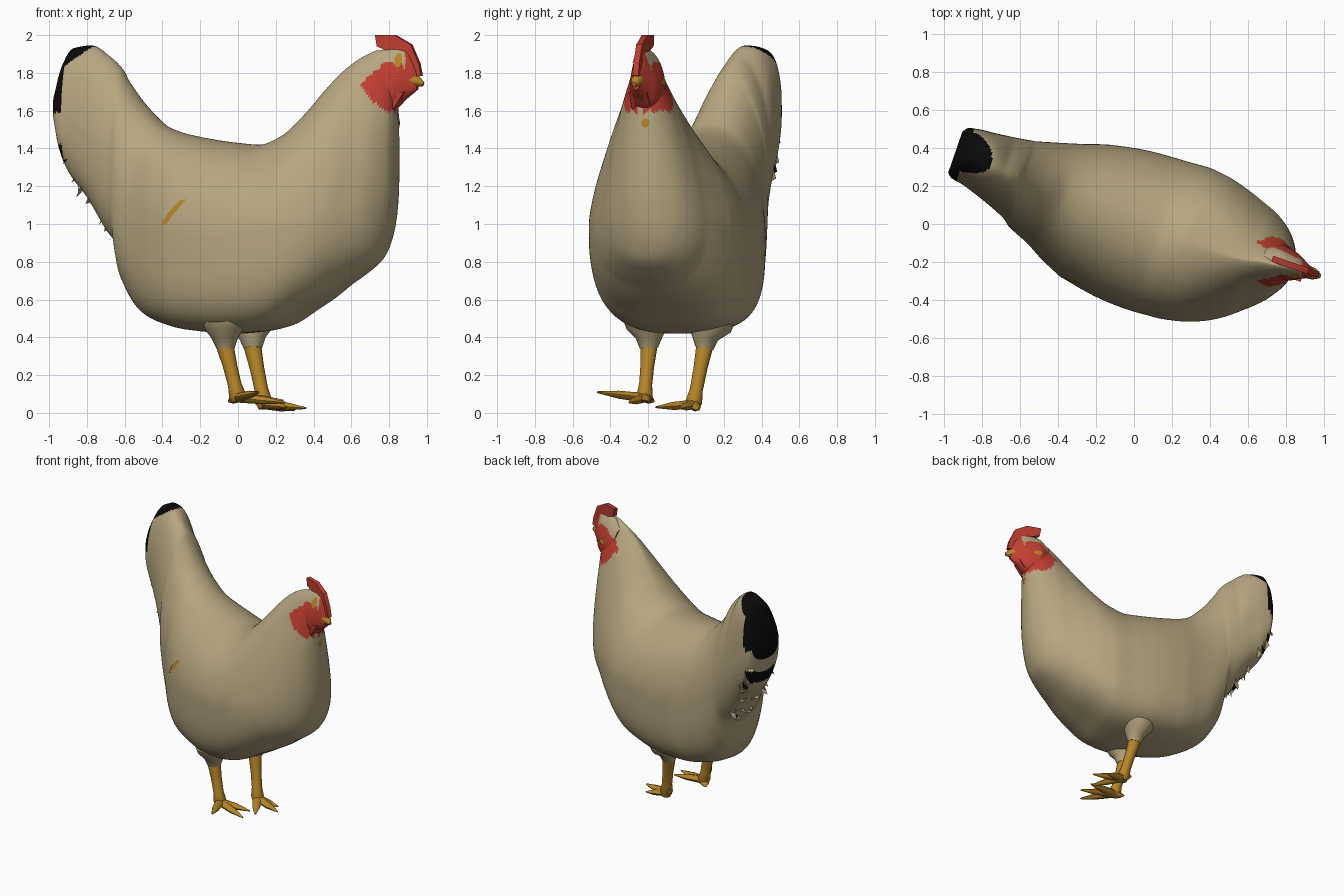
import bpy, bmesh, math, random
from mathutils import Vector
from mathutils.bvhtree import BVHTree

if "Cube" in bpy.data.objects:
    bpy.data.objects.remove(bpy.data.objects["Cube"])

random.seed(4)
CA, SA = 0.945, 0.326      # bird's long axis is turned in plan


def material(name, col):
    m = bpy.data.materials.new(name)
    m.diffuse_color = (*col, 1)
    m.use_nodes = True
    m.node_tree.nodes["Principled BSDF"].inputs["Base Color"].default_value = m.diffuse_color
    return m


CREAM = material("cream_feathers", (0.47, 0.38, 0.215))
RED = material("comb_red", (0.53, 0.048, 0.03))
OCHRE = material("ochre_skin", (0.47, 0.235, 0.02))
BLACK = material("black_feathers", (0.003, 0.003, 0.003))


def world(u, v, z):
    """Along-axis u, sideways v, height z to world."""
    return Vector((CA * u + SA * v, -SA * u + CA * v, z))


def clamp(t):
    return max(0.0, min(1.0, t))


def finish(name, bm, mats, angle=40, rule=None):
    bmesh.ops.recalc_face_normals(bm, faces=bm.faces)
    me = bpy.data.meshes.new(name)
    bm.to_mesh(me)
    bm.free()
    ob = bpy.data.objects.new(name, me)
    bpy.context.collection.objects.link(ob)
    for m in mats:
        me.materials.append(m)
    if rule:
        for p in me.polygons:
            p.material_index = rule(p.center)
    bpy.ops.object.select_all(action='DESELECT')
    ob.select_set(True)
    bpy.context.view_layer.objects.active = ob
    bpy.ops.object.shade_smooth_by_angle(angle=math.radians(angle))
    return ob


def bridge(bm, rings):
    """Skin a list of point rings and cap both ends."""
    vs = [[bm.verts.new(p) for p in r] for r in rings]
    n = len(vs[0])
    for a, b in zip(vs, vs[1:]):
        for i in range(n):
            j = (i + 1) % n
            bm.faces.new((a[i], a[j], b[j], b[i]))
    bm.faces.new(vs[0])
    bm.faces.new(vs[-1])


def smooth_rows(rows, step):
    """Monotone interpolation of a section table along its first column."""
    def seg(i, k):
        return (rows[i + 1][k] - rows[i][k]) / (rows[i + 1][0] - rows[i][0])

    def slope(i, k):
        if i in (0, len(rows) - 1):
            return seg(min(i, len(rows) - 2), k)
        a, b = seg(i - 1, k), seg(i, k)
        return 0.0 if a * b <= 0 else 2 * a * b / (a + b)

    out = []
    for i in range(len(rows) - 1):
        h = rows[i + 1][0] - rows[i][0]
        n = max(1, math.ceil(h / step))
        for s in range(n):
            t = s / n
            r = [rows[i][0] + h * t]
            for k in range(1, len(rows[0])):
                r.append((2*t**3 - 3*t*t + 1) * rows[i][k] + (t**3 - 2*t*t + t) * h * slope(i, k)
                         + (3*t*t - 2*t**3) * rows[i+1][k] + (t**3 - t*t) * h * slope(i + 1, k))
            out.append(r)
    out.append(list(rows[-1]))
    return out


def loft(rows, step, n):
    """Rows: u, bottom z, widest z, top z, half width, upper exponent, side shift."""
    rings = []
    for u, zb, zw, zt, w, p, s in smooth_rows(rows, step):
        ring = []
        boxy = 2.4 + .9 * clamp((.6 - abs(u)) / .25)       # flatter belly amidships
        for i in range(n):
            a = math.tau * i / n
            c, d = math.cos(a), math.sin(a)
            e = p if d > 0 else boxy
            if d > 0 and c > 0:                            # square outer tail corner
                e += 1.6 * clamp((-.74 - u) / .2)
            v = w * math.copysign(abs(c) ** (2 / e), c)
            z = zw + ((zt - zw) if d > 0 else (zw - zb)) * math.copysign(abs(d) ** (2 / e), d)
            ring.append(world(u, v + s, z))
        rings.append(ring)
    bm = bmesh.new()
    bridge(bm, rings)
    return bm


def blob(x, z, cx, cz, rx, rz):
    return ((x - cx) / rx) ** 2 + ((z - cz) / rz) ** 2 < 1


# Body, neck and tail in one skin, with a black tail rim
BODY = [
    (-1.015, 1.50, 1.62, 1.73, .115, 2, .05), (-.99, 1.36, 1.58, 1.85, .14, 2, .055),
    (-.94, 1.25, 1.53, 1.93, .15, 2, .055), (-.84, 1.13, 1.43, 1.945, .17, 1.9, .045),
    (-.72, .95, 1.30, 1.88, .20, 1.8, .03), (-.655, .87, 1.20, 1.82, .22, 1.8, .02),
    (-.625, .69, 1.15, 1.77, .235, 1.8, .01), (-.50, .52, 1.00, 1.61, .28, 1.9, 0),
    (-.38, .47, .95, 1.51, .33, 2, -.015), (-.25, .44, .93, 1.47, .375, 2, -.02),
    (0, .42, .92, 1.43, .415, 2, -.02), (.13, .43, .94, 1.42, .42, 1.95, -.018),
    (.26, .46, .96, 1.47, .42, 1.8, -.01), (.38, .53, .98, 1.58, .405, 1.65, -.005),
    (.50, .60, 1.00, 1.72, .37, 1.5, 0), (.60, .67, 1.02, 1.82, .325, 1.45, .01),
    (.70, .74, 1.05, 1.89, .265, 1.45, .03), (.78, .81, 1.12, 1.92, .20, 1.5, .04),
    (.835, .93, 1.20, 1.92, .13, 1.6, .045), (.865, 1.08, 1.32, 1.85, .07, 1.8, .045),
    (.875, 1.2, 1.4, 1.70, .02, 2, .045)]


def face_red(c):
    wob = .006 * math.sin(c.x * 90) + .005 * math.sin(c.z * 110)
    red = (blob(c.x, c.z, .81, 1.725, .115 + wob, .13 + wob)
           or blob(c.x, c.z, .71, 1.735, .05 + wob, .06 + wob))
    return red and not blob(c.x, c.z, .70, 1.83, .04, .03)


def body_rule(c):
    u = CA * c.x - SA * c.y
    edge = -.955 + max(0, c.z - 1.84) * 1.4
    if u < edge and (c.z > 1.59 or 1.31 < c.z < 1.42):
        return 1
    return 2 if c.x > .6 and face_red(c) else 0


body = finish("body", loft(BODY, .012, 180), [CREAM, BLACK, RED], 50, body_rule)

# Head
HEAD = [(.70, 1.66, 1.74, 1.86, .06, 2, .055), (.78, 1.60, 1.73, 1.92, .09, 1.7, .06),
        (.86, 1.61, 1.73, 1.93, .078, 1.6, .06), (.92, 1.66, 1.75, 1.92, .05, 1.7, .06),
        (.96, 1.69, 1.75, 1.86, .03, 2, .06), (.985, 1.71, 1.75, 1.80, .02, 2, .06)]
head = finish("head", loft(HEAD, .008, 90), [CREAM, RED], 50,
              lambda c: 1 if face_red(c) or c.x > .885 else 0)


# Comb and wattles: flat profiles extruded sideways
def blade(name, pts, v, half, mat):
    bm = bmesh.new()
    bridge(bm, [[world(u, v + s * half, z) for u, z in pts] for s in (-1, 1)])
    return finish(name, bm, [mat], 30)


blade("comb", [(.75, 2.0), (.86, 2.0), (.95, 1.95), (.995, 1.85), (1.008, 1.785), (.93, 1.78),
               (.90, 1.87), (.87, 1.90), (.80, 1.925), (.76, 1.94)], .065, .016, RED)
for v, low, tag in ((.01, 1.565, "right"), (.09, 1.61, "left")):
    blade("wattle_" + tag, [(.80, 1.70), (.93, 1.70), (.89, 1.64), (.84, low), (.815, low + .01)],
          v, .012, RED)


# Round limbs
def tube(name, pts, mat, n=8, flat=1.0):
    """Tube through (point, radius) pairs; flat squashes it in height."""
    d = (Vector(pts[-1][0]) - Vector(pts[0][0])).normalized()
    a = d.cross(Vector((0, 0, 1)) if abs(d.z) < .8 else Vector((0, 1, 0))).normalized()
    b = d.cross(a)
    bm = bmesh.new()
    bridge(bm, [[Vector(p) + r * (math.cos(math.tau * i / n) * a + flat * math.sin(math.tau * i / n) * b)
                 for i in range(n)] for p, r in pts])
    return finish(name, bm, [mat], 45)


tube("beak", [(world(.94, .06, 1.765), .036), (world(.985, .06, 1.755), .03),
              (world(1.018, .06, 1.74), .012)], OCHRE)

LEGS = {
    "right": ((-.07, -.195, .36), (.0, -.22, .08),
              [(.25, -.30, .055), (.11, -.47, .11), (.24, -.20, .065), (-.05, -.17, .06)]),
    "left": ((.075, .10, .36), (.14, .04, .045),
             [(.36, -.03, .025), (.26, -.16, .03), (.30, .06, .015), (.08, .065, .07)])}
for tag, (hip, foot, toes) in LEGS.items():
    hip, foot = Vector(hip), Vector(foot)
    up = hip - foot
    side = Vector((0, -.01 if tag == "right" else .03, 0))
    tube("thigh_" + tag, [(hip + side + Vector((0, 0, .13)), .125), (hip + side + Vector((0, 0, .09)), .11),
                          (hip + Vector((0, 0, .04)), .072), (hip - up * .06, .048)], CREAM, 20)
    tube("shank_" + tag, [(hip, .047), (foot + up * .6, .038), (foot + up * .25, .036),
                          (foot + up * .05, .045), (foot - up * .06, .035)], OCHRE, 10)
    for i, t in enumerate(toes):
        t = Vector(t)
        mid = foot.lerp(t, .55)
        tube(f"toe_{tag}_{i}", [(foot, .034), (mid, .028), (t, .006)], OCHRE, 8, .75)


# Thin plates laid on the skin: eyes, wing streak, breast spot
def tree(ob):
    return BVHTree.FromPolygons([v.co for v in ob.data.vertices],
                                [p.vertices[:] for p in ob.data.polygons])


trees = [tree(body), tree(head)]


def plate(name, starts, direction, mat):
    d = Vector(direction)
    hits = []
    for s in starts:
        found = [h for h in (t.ray_cast(s, d) for t in trees) if h[0] is not None]
        if found:
            h = min(found, key=lambda q: q[3])
            hits.append(h[0] - d * .006)
    bm = bmesh.new()
    centre = bm.verts.new(sum(hits, Vector()) / len(hits) - d * .003)
    vs = [bm.verts.new(p) for p in hits]
    for a, b in zip(vs, vs[1:] + vs[:1]):
        bm.faces.new((centre, a, b))
    finish(name, bm, [mat])


for side, u0, z0, ru, rz, tag in ((-1, .892, 1.868, .02, .04, "right"), (1, .80, 1.75, .03, .02, "left")):
    plate("eye_" + tag, [world(u0 + ru * math.cos(k * .6283), .06 + side, z0 + rz * math.sin(k * .6283))
                         for k in range(10)], world(0, -side, 0), OCHRE)
plate("wing_streak", [Vector((x, -1, z)) for x, z in
                      [(-.41, .99), (-.38, 1.0), (-.335, 1.06), (-.275, 1.13), (-.31, 1.125), (-.37, 1.06)]],
      (0, 1, 0), OCHRE)
plate("breast_spot", [Vector((1.5, -.215 + .022 * math.cos(k), 1.535 + .027 * math.sin(k)))
                      for k in range(6)], (-1, 0, 0), OCHRE)

# Ragged feathers along the rear of the tail
bm_c, bm_b = bmesh.new(), bmesh.new()
for i in range(26):
    t = random.random()
    base = world(-.99 + .31 * t ** 1.3, .05 + random.uniform(-.11, .11), 1.50 - .55 * t)
    tip = base + world(-random.uniform(0, .03), random.uniform(-.03, .04), -random.uniform(.03, .07))
    side = world(random.uniform(-.02, .02), .035, random.uniform(0, .04))
    bm = bm_b if i % 5 == 0 else bm_c
    root = base + world(.04, 0, .05)
    bm.faces.new([bm.verts.new(p) for p in (root - side, tip - side * .6, tip + side * .4, root + side)])
finish("rear_feathers", bm_c, [CREAM], 20)
finish("rear_feathers_dark", bm_b, [BLACK], 20)
